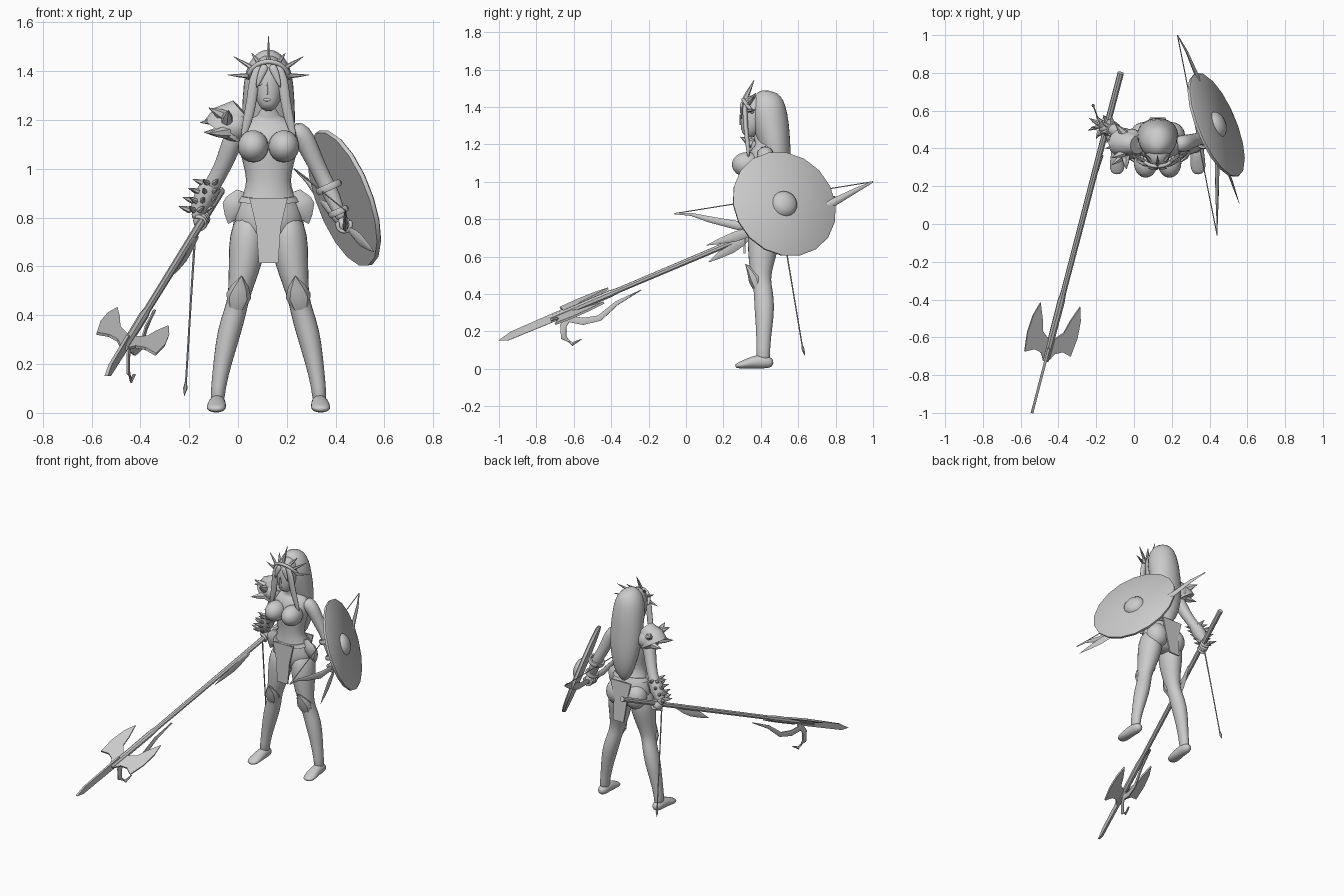
import bpy, bmesh, math
from mathutils import Vector, Matrix

if "Cube" in bpy.data.objects:
    bpy.data.objects.remove(bpy.data.objects["Cube"])

grey = bpy.data.materials.new("plain grey")
grey.use_nodes = True
grey.diffuse_color = (0.6, 0.6, 0.6, 1)
grey.node_tree.nodes["Principled BSDF"].inputs["Base Color"].default_value = grey.diffuse_color

MID = 0.125          # x of the body's middle line
X, Y, Z = Vector((1, 0, 0)), Vector((0, 1, 0)), Vector((0, 0, 1))


def finish(name, bm, soft=False, angle=40):
    bmesh.ops.recalc_face_normals(bm, faces=bm.faces)
    mesh = bpy.data.meshes.new(name)
    bm.to_mesh(mesh)
    bm.free()
    mesh.materials.append(grey)
    mesh.shade_smooth()
    if not soft:
        mesh.set_sharp_from_angle(angle=math.radians(angle))
    obj = bpy.data.objects.new(name, mesh)
    bpy.context.collection.objects.link(obj)
    if soft:
        obj.modifiers.new("round", 'SUBSURF').levels = 1
        obj.modifiers["round"].render_levels = 1
    return obj


def loft(name, rows, up=Y, sides=12, soft=True):
    """Skin through rows of (centre, half width, half depth)."""
    bm = bmesh.new()
    centres = [Vector(r[0]) for r in rows]
    rings = []
    for i, (c, a, b) in enumerate(rows):
        tangent = centres[min(i + 1, len(rows) - 1)] - centres[max(i - 1, 0)]
        side = Vector(up).cross(tangent).normalized()
        front = tangent.cross(side).normalized()
        ring = []
        for k in range(sides):
            t = math.tau * k / sides
            ring.append(bm.verts.new(centres[i] + side * a * math.cos(t) + front * b * math.sin(t)))
        rings.append(ring)
    for low, high in zip(rings, rings[1:]):
        for k in range(sides):
            n = (k + 1) % sides
            bm.faces.new((low[k], low[n], high[n], high[k]))
    bm.faces.new(rings[0])
    bm.faces.new(rings[-1])
    return finish(name, bm, soft)


def stack(name, rows, x=MID, **kw):
    """Upright loft from rows of (height, y, half width, half depth)."""
    return loft(name, [((x, y, z), a, b) for z, y, a, b in rows], **kw)


def tube(name, rows, **kw):
    return loft(name, [(r[:3], r[3], r[3]) for r in rows], **kw)


def spike(name, base, tip, r, flat=1.0):
    base, tip = Vector(base), Vector(tip)
    up = X if abs((tip - base).normalized().x) < 0.8 else Y
    rows = [(base, r, r * flat), (base.lerp(tip, 0.45), r * 0.75, r * 0.7 * flat), (tip, 0.001, 0.001)]
    return loft(name, rows, up=up, sides=6, soft=False)


def leaf(name, base, tip, width, up=X, thick=0.006):
    base, tip = Vector(base), Vector(tip)
    rows = [(base.lerp(tip, f), width * w + 0.001, thick * w + 0.001)
            for f, w in ((0, 0.3), (0.3, 0.9), (0.5, 1), (0.8, 0.5), (1, 0))]
    return loft(name, rows, up=up, sides=6, soft=False)


def ball(name, at, size):
    bm = bmesh.new()
    bmesh.ops.create_uvsphere(bm, u_segments=20, v_segments=12, radius=1)
    bmesh.ops.transform(bm, matrix=Matrix.Translation(at) @ Matrix.Diagonal((*size, 1)), verts=bm.verts)
    return finish(name, bm, angle=60)


def plate(name, points, depth):
    """Flat outline thickened by the depth vector."""
    bm = bmesh.new()
    face = bm.faces.new([bm.verts.new(Vector(p) - depth / 2) for p in points])
    extra = bmesh.ops.extrude_face_region(bm, geom=[face])["geom"]
    bmesh.ops.translate(bm, vec=depth, verts=[v for v in extra if isinstance(v, bmesh.types.BMVert)])
    return finish(name, bm, angle=30)


def hoop(name, at, axis, radius, thick):
    axis = Vector(axis).normalized()
    a = axis.orthogonal().normalized()
    b = axis.cross(a)
    bm = bmesh.new()
    rings = []
    for i in range(18):
        t = math.tau * i / 18
        out = a * math.cos(t) + b * math.sin(t)
        rings.append([bm.verts.new(Vector(at) + out * (radius + thick * math.cos(q)) + axis * thick * 1.5 * math.sin(q))
                      for q in (math.tau * k / 6 for k in range(6))])
    for i in range(18):
        for k in range(6):
            p, q, n = rings[i], rings[(i + 1) % 18], (k + 1) % 6
            bm.faces.new((p[k], p[n], q[n], q[k]))
    return finish(name, bm, angle=60)


# Torso, neck and head
stack("torso", [(.68, .42, .07, .06), (.73, .425, .13, .095), (.79, .425, .152, .108), (.85, .42, .135, .098),
                (.9, .41, .106, .08), (.95, .405, .091, .068), (1.02, .405, .108, .075), (1.1, .405, .13, .085),
                (1.16, .415, .135, .075), (1.195, .42, .1, .055), (1.22, .41, .045, .042), (1.28, .385, .036, .038)])
stack("head", [(1.24, .325, .02, .022), (1.262, .335, .042, .045), (1.3, .35, .058, .062), (1.35, .365, .066, .078),
               (1.41, .375, .066, .08), (1.45, .38, .045, .055), (1.465, .38, .015, .02)], sides=16)
spike("nose", (MID - .005, .297, 1.305), (MID - .005, .288, 1.36), .011)
ball("lips", (MID - .005, .301, 1.283), (.017, .008, .007))
for s in (-1, 1):
    ball("eye", (MID - .005 + s * .026, .307, 1.348), (.013, .008, .007))
    ball("breast", (MID + s * .063, .325, 1.092), (.063, .08, .066))
    ball("buttock", (MID + s * .07, .47, .77), (.075, .07, .085))

# Hair: long tail behind, locks beside the face, fringe
stack("hair_tail", [(1.488, .44, .02, .03), (1.465, .435, .065, .075), (1.4, .435, .1, .1), (1.3, .455, .108, .1),
                    (1.2, .475, .113, .085), (1.1, .49, .105, .075), (1, .5, .085, .06), (.92, .5, .055, .04),
                    (.87, .495, .012, .012)], sides=16)
for s in (-1, 1):
    loft("side_lock", [((MID + s * w, y, z), a, a * .6) for w, y, z, a in
                       ((.03, .315, 1.43, .02), (.06, .315, 1.37, .025), (.068, .32, 1.28, .022),
                        (.085, .33, 1.2, .024), (.11, .335, 1.11, .006))], sides=8)
    loft("fringe", [((MID + s * w, y, z), a, a * .5) for w, y, z, a in
                    ((.01, .30, 1.43, .02), (.03, .293, 1.39, .018), (.05, .298, 1.33, .004))], sides=8)

# Crown with rays
tube("crown_band", [(MID + .085 * math.cos(t), .36 - .055 * math.sin(t), 1.365 + .075 * math.sin(t), .011)
                    for t in (math.pi * i / 12 for i in range(13))], sides=8)
spike("crown_centre_ray", (MID, .31, 1.43), (MID, .365, 1.545), .016, .6)
for s in (-1, 1):
    for w, z, tw, tz in ((.07, 1.415, .143, 1.46), (.08, 1.38, .167, 1.385), (.04, 1.435, .07, 1.475)):
        spike("crown_ray", (MID + s * w, .335, z), (MID + s * tw, .375, tz), .01)

# Legs, feet and knee guards
for s in (-1, 1):
    loft("leg", [((MID + s * d, y, z), a, b) for z, d, y, a, b in
                 ((.82, .07, .42, .06, .075), (.72, .085, .42, .081, .096), (.62, .094, .408, .072, .08),
                  (.53, .112, .4, .055, .063), (.47, .123, .403, .046, .052), (.42, .135, .413, .047, .052),
                  (.33, .162, .42, .051, .057), (.22, .186, .418, .04, .045), (.1, .207, .412, .03, .036),
                  (.03, .21, .415, .031, .042))])
    loft("foot", [((MID + s * d, y, z), a, b) for d, y, z, a, b in
                  ((.208, .468, .03, .018, .018), (.209, .44, .034, .034, .034), (.21, .385, .04, .036, .04),
                   (.213, .33, .028, .041, .028), (.215, .288, .019, .042, .019), (.216, .262, .014, .02, .01))],
         up=Z)
    loft("knee_guard", [((MID + s * d, y, z), a, b) for z, d, y, a, b in
                        ((.43, .132, .388, .035, .03), (.48, .122, .375, .052, .042), (.52, .115, .35, .035, .025),
                         (.56, .11, .318, .002, .002))], sides=8, soft=False)
    leaf("hip_plate", (MID + s * .115, .4, .91), (MID + s * .165, .41, .775), .05, up=Y, thick=.02)

# Loincloth, front and back
for name, top, low in (("front_cloth", .318, .312), ("back_cloth", .535, .56)):
    plate(name, [(MID - .078, top, .88), (MID + .078, top, .88), (MID + .05, top, .76),
                 (MID + .04, low, .615), (MID - .04, low, .615), (MID - .05, top, .76)], Y * .01)
stack("belt", [(.868, .415, .13, .095), (.89, .412, .115, .088)], sides=20, soft=False)

# Arms
tube("left_arm", [(.215, .42, 1.165, .042), (.262, .425, 1.145, .048), (.292, .435, 1.08, .042), (.325, .445, 1.01, .036),
                  (.355, .455, .95, .035), (.385, .45, .89, .036), (.415, .44, .82, .024), (.428, .435, .79, .022)])
tube("right_arm", [(.035, .42, 1.165, .042), (-.01, .425, 1.145, .048), (-.035, .445, 1.08, .042),
                   (-.062, .47, 1.01, .036), (-.095, .495, .95, .035), (-.13, .51, .89, .037), (-.168, .52, .82, .024),
                   (-.172, .52, .79, .022)])


def fist(name, at, axis):
    """Palm with four curled fingers around a grip."""
    at, axis = Vector(at), Vector(axis).normalized()
    ball(name, at, (.03, .035, .034))
    a = axis.orthogonal().normalized()
    b = axis.cross(a)
    for i in range(4):
        c = at + axis * (i - 1.5) * .018
        tube("finger", [(*(c + (a * math.cos(t) + b * math.sin(t)) * .03), .01)
                        for t in (k * .75 for k in range(7))], up=axis, sides=6)


# Shoulder armour with spikes
ball("shoulder_guard", (-.012, .425, 1.175), (.066, .08, .07))
loft("shoulder_rim", [((.02, .42, 1.235), .06, .05), ((-.03, .425, 1.19), .09, .075), ((-.055, .43, 1.15), .095, .08)],
     sides=12, soft=False)
for y, z, tx, ty, tz in ((.42, 1.2, -.155, .4, 1.19), (.38, 1.21, -.12, .35, 1.25), (.47, 1.21, -.1, .53, 1.24),
                         (.37, 1.15, -.12, .31, 1.145), (.45, 1.15, -.14, .47, 1.15), (.36, 1.2, -.04, .29, 1.24)):
    spike("shoulder_spike", (-.045, y, z), (tx, ty, tz), .026)

# Spiked bracer and arm rings
tube("bracer", [(-.108, .50, .935, .042), (-.135, .51, .885, .046), (-.165, .52, .83, .032)], sides=10, soft=False)
for row in range(4):
    f = row / 3
    c = Vector((-.11, .5, .93)).lerp(Vector((-.17, .52, .82)), f)
    for k in range(5):
        t = 1.7 + k * 0.85 + row * 0.3
        out = Vector((math.cos(t), math.sin(t), .35))
        spike("bracer_spike", c + out * .03, c + out * .078, .013)
hoop("left_elbow_ring", (.372, .452, .925), (.4, 0, -.9), .046, .011)
hoop("left_wrist_ring", (.412, .44, .825), (.4, 0, -.9), .034, .01)

# Polearm frame: along the shaft, sideways, and upward
BUTT = Vector((-.07, .8, .91))
U = (Vector((-.54, -1, .15)) - BUTT).normalized()
S = U.cross(Z).normalized()
W = S.cross(U)


def on_pole(t, s=0, w=0):
    return BUTT + U * t + S * s + W * w


tube("pole_shaft", [(*on_pole(t), r) for t, r in ((0, .017), (.2, .017), (1.3, .015), (1.35, .02), (1.7, .018))],
     sides=8, soft=False)
half = [(1.57, .02), (1.53, .06), (1.46, .078), (1.37, .112), (1.45, .135), (1.55, .142), (1.66, .13),
        (1.64, .08), (1.655, .04), (1.69, .02)]
outline = half + [(t, -s) for t, s in reversed(half)]
plate("axe_blades", [on_pole(t, s * .93, s * .36) for t, s in outline], (W * .93 - S * .36) * .012)
plate("pole_tip", [on_pole(t, 0, w) for t, w in ((1.62, .024), (1.93, .02), (2.01, .002), (1.96, -.018), (1.62, -.022))],
      S * .014)
for name, path in (("lower_hook", ((1.58, -.01, .02), (1.65, -.06, .02), (1.672, -.12, .018), (1.64, -.17, .012),
                                   (1.585, -.165, .002))),
                   ("back_prong", ((1.62, -.03, .02), (1.54, -.08, .022), (1.45, -.098, .018), (1.33, -.06, .013),
                                   (1.18, -.046, .002)))):
    loft(name, [(on_pole(t, 0, w), .007, r) for t, w, r in path], up=W + U * .9, sides=6, soft=False)
fist("right_hand", on_pole(.31, .012, -.005), U)
leaf("pole_leaf", (-.165, .36, .72), (-.26, .12, .57), .028, up=X)

# Thin hanging rod at the right hand
tube("hanging_rod", [(-.17, .505, .82, .005), (-.195, .57, .43, .004), (-.213, .62, .13, .004), (-.216, .627, .1, .009),
                     (-.22, .635, .07, .001)], sides=6, soft=False)

# Round shield
CENTRE, OUT = Vector((.437, .525, .88)), Vector((.87, .36, .33)).normalized()
loft("shield", [(CENTRE + OUT * d, r, r) for d, r in ((-.012, .292), (.004, .296), (.01, .288))],
     up=Z, sides=18, soft=False)
loft("shield_boss", [(CENTRE + OUT * d, r, r) for d, r in ((.005, .072), (.022, .066), (.038, .045), (.045, .015))],
     up=Z, sides=16, soft=False)

# Bow in the left hand, with string and short blade
BACK, FRONT = (.23, 1.0, 1.0), (.44, -.06, .83)
loft("bow", [(p, r, r * .5) for p, r in ((BACK, .004), ((.28, .91, .955), .013), ((.335, .78, .885), .022),
                                         ((.4, .6, .8), .022), ((.435, .43, .765), .014), ((.44, .28, .765), .024),
                                         ((.44, .12, .8), .016), ((.44, .03, .825), .008), (FRONT, .004))],
     up=X, sides=8, soft=False)
tube("bow_string", [(*BACK, .003), (*FRONT, .003)], sides=5, soft=False)
fist("left_hand", (.435, .43, .77), Y)
leaf("left_blade", (.45, .42, .755), (.557, .11, .66), .026, up=X)
